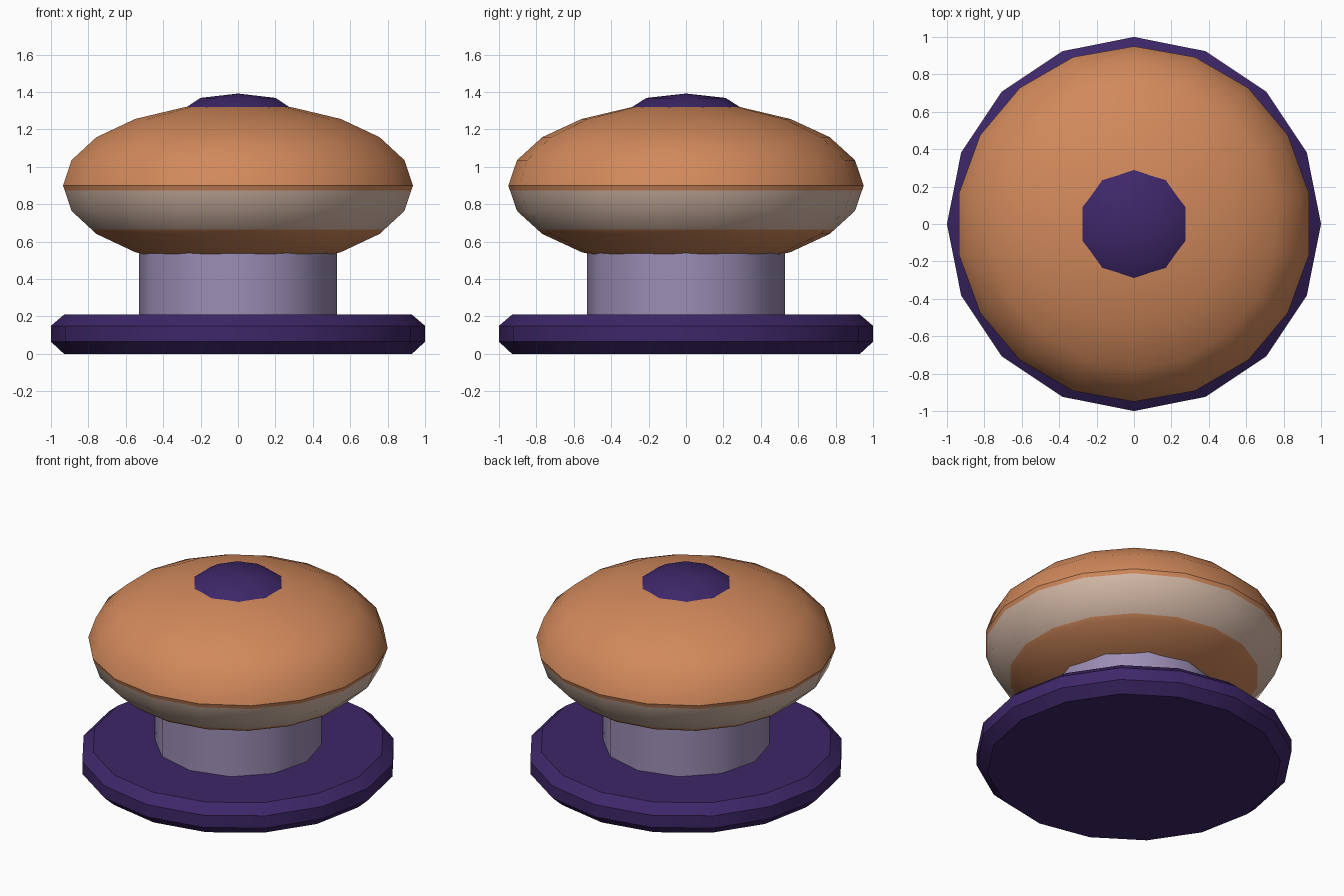
import bpy
import bmesh
from math import sin, cos, pi, radians

if "Cube" in bpy.data.objects:
    bpy.data.objects.remove(bpy.data.objects["Cube"], do_unlink=True)


def material(name, colour):
    mat = bpy.data.materials.new(name)
    mat.use_nodes = True
    rgba = (*colour, 1.0)
    mat.diffuse_color = rgba
    mat.node_tree.nodes["Principled BSDF"].inputs["Base Color"].default_value = rgba
    return mat


purple = material("deep purple", (0.048, 0.02, 0.14))
lilac = material("pale lilac", (0.33, 0.27, 0.46))
orange = material("warm orange", (0.64, 0.25, 0.105))
cream = material("dusty cream", (0.68, 0.50, 0.40))


def ellipsoid_profile(radius, half_height, centre, rings):
    """Radius and height pairs from the bottom pole to the top pole."""
    angles = [-pi / 2 + pi * i / rings for i in range(rings + 1)]
    return [(radius * cos(a), centre + half_height * sin(a)) for a in angles]


def lathe(name, profile, sides, materials, cuts=(), paint=None):
    """Turn a profile about z, with a corner on +y, then cut and paint it."""
    bm = bmesh.new()
    rings = []
    for r, z in profile:
        if r < 1e-5:
            rings.append([bm.verts.new((0, 0, z))] * sides)
        else:
            angles = [pi / 2 + 2 * pi * i / sides for i in range(sides)]
            rings.append([bm.verts.new((r * cos(a), r * sin(a), z)) for a in angles])
    for low, high in zip(rings, rings[1:]):
        for i in range(sides):
            j = (i + 1) % sides
            corners = dict.fromkeys((low[i], low[j], high[j], high[i]))
            bm.faces.new(list(corners))
    # close flat ends
    for ring in (rings[0], rings[-1]):
        if ring[0] is not ring[1]:
            bm.faces.new(ring)
    for z in cuts:
        bmesh.ops.bisect_plane(bm, geom=bm.verts[:] + bm.edges[:] + bm.faces[:],
                               plane_co=(0, 0, z), plane_no=(0, 0, 1))
    bmesh.ops.recalc_face_normals(bm, faces=bm.faces[:])
    if paint:
        for face in bm.faces:
            face.material_index = paint(face.calc_center_median().z)
    mesh = bpy.data.meshes.new(name)
    bm.to_mesh(mesh)
    bm.free()
    for mat in materials:
        mesh.materials.append(mat)
    obj = bpy.data.objects.new(name, mesh)
    bpy.context.collection.objects.link(obj)
    bpy.ops.object.select_all(action="DESELECT")
    obj.select_set(True)
    bpy.context.view_layer.objects.active = obj
    bpy.ops.object.shade_smooth_by_angle(angle=radians(32))
    return obj


# Chamfered foot plate
lathe("base_plate", [(0.93, 0), (1, 0.065), (1, 0.15), (0.93, 0.21)], 16, [purple])

# Straight neck, running up into the body
lathe("neck", [(0.53, 0.19), (0.53, 0.6)], 12, [lilac])

# Flattened body with a pale band below its rim
band_low, band_high = 0.665, 0.873
lathe("body", ellipsoid_profile(0.95, 0.44, 0.9, 10), 18, [orange, cream],
      cuts=(band_low, band_high),
      paint=lambda z: int(band_low < z < band_high))

# Small cap on top
lathe("top_cap", ellipsoid_profile(0.3, 0.08, 1.312, 4), 10, [purple])
